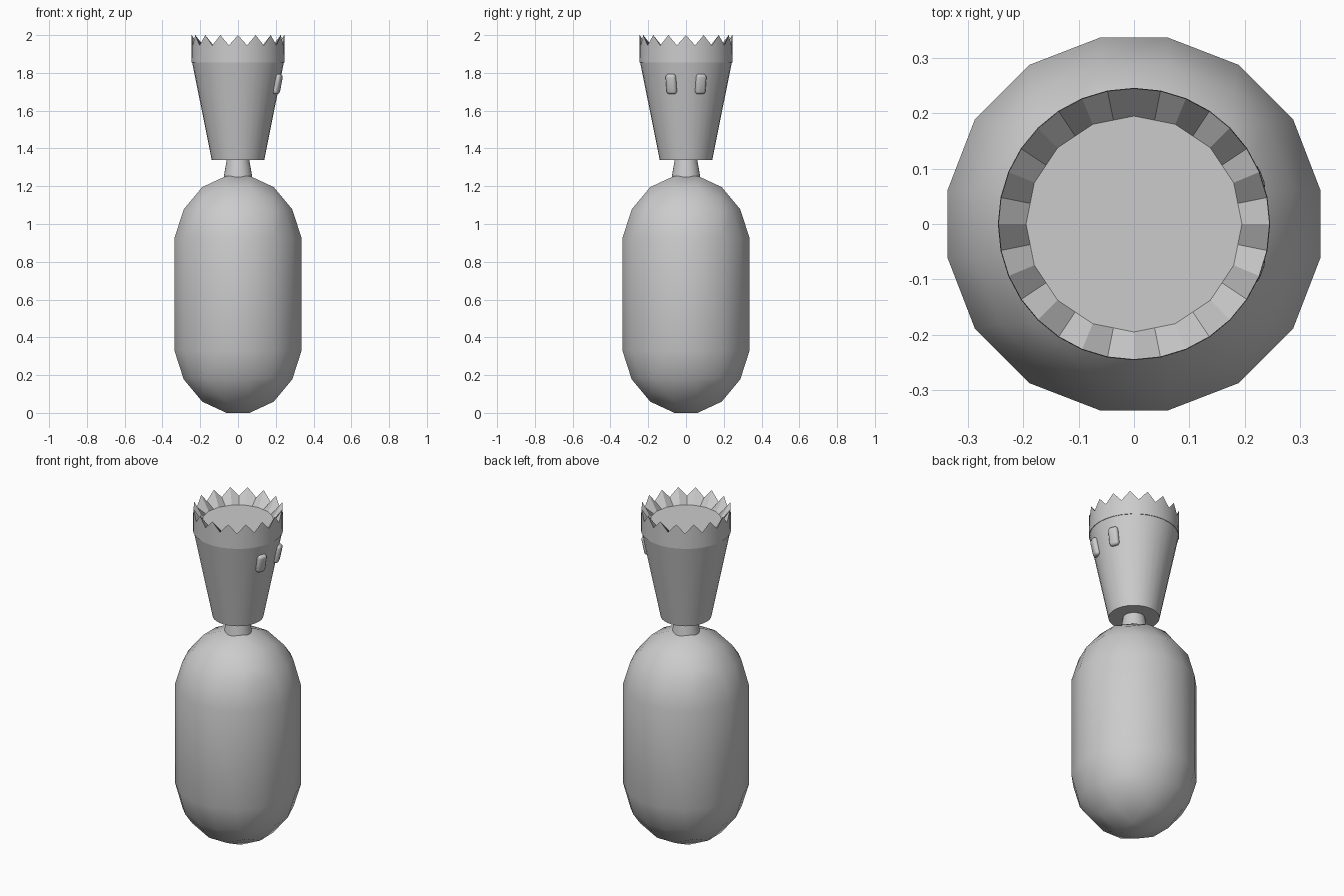
import bpy, bmesh
from math import radians, cos, sin, pi
from mathutils import Matrix

if "Cube" in bpy.data.objects:
    bpy.data.objects.remove(bpy.data.objects["Cube"])


def finish(name, bm, angle=40):
    bmesh.ops.recalc_face_normals(bm, faces=bm.faces[:])
    me = bpy.data.meshes.new(name)
    bm.to_mesh(me)
    bm.free()
    ob = bpy.data.objects.new(name, me)
    bpy.context.collection.objects.link(ob)
    bpy.ops.object.select_all(action='DESELECT')
    bpy.context.view_layer.objects.active = ob
    ob.select_set(True)
    bpy.ops.object.shade_smooth_by_angle(angle=radians(angle))
    return ob


def rounded_box(size, bevel, segments, profile):
    bm = bmesh.new()
    bmesh.ops.create_cube(bm, size=1)
    bmesh.ops.scale(bm, vec=size, verts=bm.verts[:])
    bmesh.ops.bevel(bm, geom=bm.edges[:], offset=bevel, segments=segments,
                    profile=profile, affect='EDGES', clamp_overlap=True)
    return bm


def cone(name, r0, r1, z0, z1, sides=32):
    bm = bmesh.new()
    bmesh.ops.create_cone(bm, cap_ends=True, segments=sides, radius1=r0, radius2=r1,
                          depth=z1 - z0, matrix=Matrix.Translation((0, 0, (z0 + z1) / 2)))
    return finish(name, bm)


# Body: heavily rounded box, its ends stretched and its middle lengthened
half, flat = 0.337, 0.061
bm = rounded_box((2 * half,) * 3, half - flat, 3, 0.434)
for v in bm.verts:
    a, s = abs(v.co.z), (1 if v.co.z > 0 else -1)
    stretched = a / flat * 0.296 if a < flat else 0.296 + (a - flat) * 0.3315 / (half - flat)
    v.co.z = 0.6275 + s * stretched
finish("body", bm)

# Neck and tapered head
cone("neck", 0.077, 0.059, 1.24, 1.345)
cone("head", 0.139, 0.243, 1.34, 1.856)

# Crown: band with zigzag rim, sloping inwards to a flat floor
bm = bmesh.new()
teeth = 16
base, rim, floor = [], [], []
for i in range(teeth * 2):
    a = i * pi / teeth
    c, s = cos(a), sin(a)
    peak = i % 2 == 0
    base.append(bm.verts.new((0.246 * c, 0.246 * s, 1.855)))
    rim.append(bm.verts.new((0.245 * c, 0.245 * s, 2.0 if peak else 1.946)))
    r = 0.195 if peak else 0.195 * cos(pi / teeth)
    floor.append(bm.verts.new((r * c, r * s, 1.915)))
for i in range(teeth * 2):
    j = (i + 1) % (teeth * 2)
    bm.faces.new((base[i], base[j], rim[j], rim[i]))
    bm.faces.new((rim[i], rim[j], floor[j], floor[i]))
bm.faces.new(floor)
bm.faces.new(base[::-1])
finish("crown", bm, 15)

# Eyes: small rounded blocks leaning with the head surface on the +x side
for side, label in ((-1, "left"), (1, "right")):
    bm = rounded_box((0.036, 0.056, 0.108), 0.016, 3, 0.5)
    place = (Matrix.Rotation(side * radians(20.5), 4, 'Z')
             @ Matrix.Translation((0.222, 0, 1.741))
             @ Matrix.Rotation(radians(11.5), 4, 'Y'))
    bmesh.ops.transform(bm, matrix=place, verts=bm.verts[:])
    finish("eye_" + label, bm)
